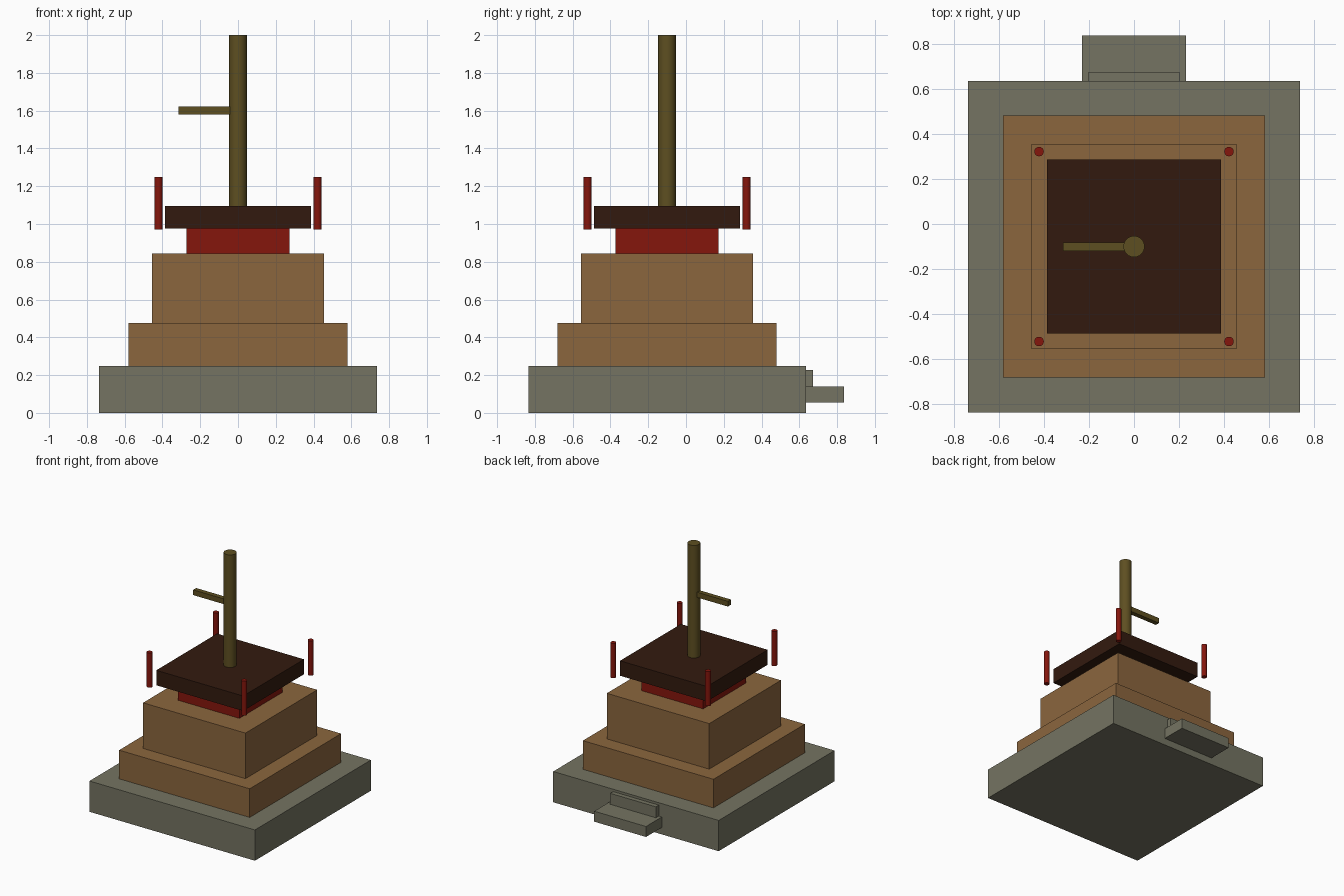
import bpy
from math import radians

if "Cube" in bpy.data.objects:
    bpy.data.objects.remove(bpy.data.objects["Cube"])

CY = -0.10  # centre line of the stacked tiers


def material(name, rgb):
    # 8-bit display colour to linear
    m = bpy.data.materials.new(name)
    m.diffuse_color = [(c / 255) ** 2.2 for c in rgb] + [1]
    m.use_nodes = True
    m.node_tree.nodes["Principled BSDF"].inputs["Base Color"].default_value = m.diffuse_color
    return m


STONE = material("stone", (116, 115, 98))
TAN = material("tan_wood", (138, 102, 64))
RED = material("red_paint", (132, 28, 20))
DARK = material("dark_wood", (54, 32, 22))
OLIVE = material("olive_pole", (94, 80, 38))


def box(name, x, y, z, mat):
    # x, y, z are (low, high) ranges
    ranges = (x, y, z)
    bpy.ops.mesh.primitive_cube_add(size=1, location=[(a + b) / 2 for a, b in ranges])
    o = bpy.context.object
    o.name = name
    o.scale = [b - a for a, b in ranges]
    bpy.ops.object.transform_apply(location=False, rotation=False, scale=True)
    o.data.materials.append(mat)


def tier(name, half, z0, z1, mat):
    box(name, (-half, half), (CY - half, CY + half), (z0, z1), mat)


def rod(name, x, y, z0, z1, radius, mat):
    bpy.ops.mesh.primitive_cylinder_add(vertices=24, radius=radius, depth=z1 - z0,
                                        location=(x, y, (z0 + z1) / 2))
    o = bpy.context.object
    o.name = name
    o.data.materials.append(mat)
    bpy.ops.object.shade_smooth_by_angle(angle=radians(30))


# Stacked square tiers
tier("stone_base", 0.735, 0.0, 0.247, STONE)
tier("lower_tier", 0.58, 0.247, 0.477, TAN)
tier("upper_tier", 0.455, 0.477, 0.843, TAN)
tier("red_neck", 0.273, 0.843, 0.976, RED)
tier("dark_top_slab", 0.386, 0.976, 1.096, DARK)

# Four corner posts
for sx in (-1, 1):
    for sy in (-1, 1):
        rod("corner_post", sx * 0.421, CY + sy * 0.421, 0.97, 1.248, 0.021, RED)

# Mast and side arm
rod("mast", 0, CY, 1.096, 2.0, 0.047, OLIVE)
box("mast_arm", (-0.315, -0.02), (CY - 0.019, CY + 0.019), (1.579, 1.621), OLIVE)

# Steps at the back
box("lower_step", (-0.23, 0.23), (0.635, 0.836), (0.056, 0.14), STONE)
box("upper_step", (-0.203, 0.203), (0.635, 0.672), (0.14, 0.228), STONE)
